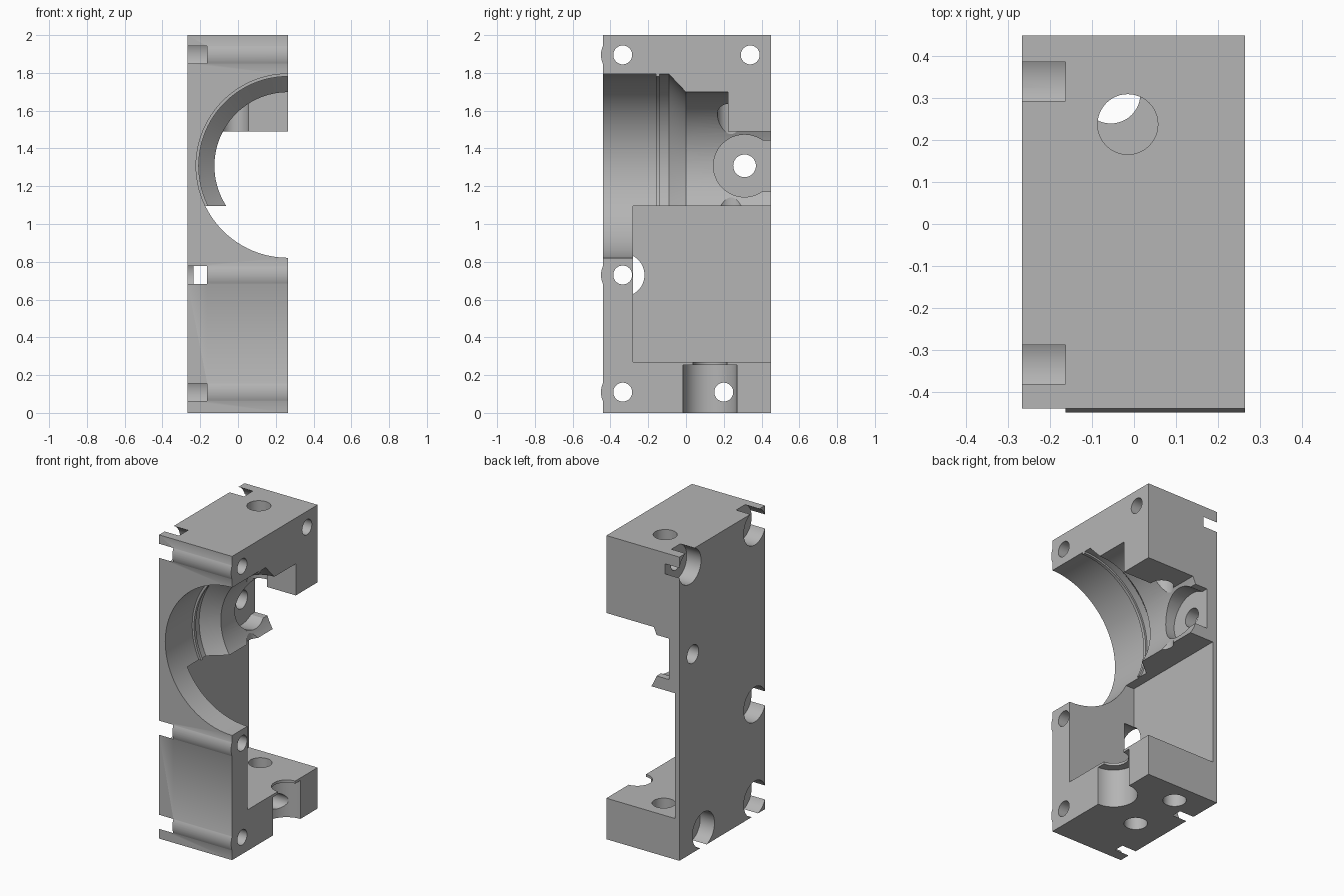
import bpy, bmesh, math
from mathutils import Vector

if "Cube" in bpy.data.objects:
    bpy.data.objects.remove(bpy.data.objects["Cube"])

metal = bpy.data.materials.new("grey_metal")
metal.diffuse_color = (0.46, 0.46, 0.46, 1)
metal.use_nodes = True
metal.node_tree.nodes["Principled BSDF"].inputs["Base Color"].default_value = metal.diffuse_color


def to_object(name, bm):
    bmesh.ops.recalc_face_normals(bm, faces=bm.faces[:])
    me = bpy.data.meshes.new(name)
    bm.to_mesh(me)
    bm.free()
    me.materials.append(metal)
    ob = bpy.data.objects.new(name, me)
    bpy.context.collection.objects.link(ob)
    return ob


def prism(name, profile, axis, a, b):
    """Extrude a 2D profile along an axis; profile is (y,z), (x,z) or (x,y)."""
    def place(p, t):
        c = list(p)
        c.insert("xyz".index(axis), t)
        return Vector(c)
    bm = bmesh.new()
    face = bm.faces.new([bm.verts.new(place(p, a)) for p in profile])
    ext = bmesh.ops.extrude_face_region(bm, geom=[face])
    move = place((0, 0), b - a)
    bmesh.ops.translate(bm, vec=move,
                        verts=[v for v in ext["geom"] if isinstance(v, bmesh.types.BMVert)])
    return to_object(name, bm)


def box(name, x0, x1, y0, y1, z0, z1):
    return prism(name, [(x0, y0), (x1, y0), (x1, y1), (x0, y1)], "z", z0, z1)


def arc(c, r, a0, a1, n):
    return [(c[0] + r * math.cos(math.radians(a0 + (a1 - a0) * i / n)),
             c[1] + r * math.sin(math.radians(a0 + (a1 - a0) * i / n))) for i in range(n + 1)]


def rod(name, axis, c, r, a, b, n=48):
    return prism(name, arc(c, r, 0, 360, n)[:-1], axis, a, b)


def lathe_y(name, profile, cx, cz, n=96):
    """Solid of revolution about a line parallel to y; profile is (y, radius)."""
    bm = bmesh.new()
    rings = []
    for y, r in profile:
        rings.append([bm.verts.new((x, y, z)) for x, z in arc((cx, cz), r, 0, 360, n)[:-1]])
    for p, q in zip(rings, rings[1:]):
        for i in range(n):
            j = (i + 1) % n
            bm.faces.new((p[i], p[j], q[j], q[i]))
    bm.faces.new(rings[0])
    bm.faces.new(rings[-1])
    return to_object(name, bm)


# Main block
X0, X1, Y0, Y1 = -0.267, 0.265, -0.44, 0.45
body = box("housing_block", X0, X1, Y0, Y1, 0, 2)


def combine(tool, op="DIFFERENCE"):
    tool.hide_render = True
    bpy.context.view_layer.objects.active = body
    mod = body.modifiers.new("cut", "BOOLEAN")
    mod.operation, mod.solver, mod.object = op, "EXACT", tool
    bpy.ops.object.modifier_apply(modifier=mod.name)
    bpy.data.objects.remove(tool)


bolts = [(-0.335, 1.895), (0.34, 1.895), (-0.335, 0.73), (-0.335, 0.11), (0.2, 0.11)]

# Slight rounded swellings on the front face beside the front bolts
for y, z in bolts:
    if y < -0.3:
        combine(prism("bolt_swelling", arc((y, z), 0.115, 150, 210, 16), "x", -0.163, X1), "UNION")

# Stepped main bore with a thin ridge and a cone
combine(lathe_y("main_bore", [(-0.6, 0.487), (-0.16, 0.487), (-0.16, 0.473), (-0.14, 0.473),
                              (-0.14, 0.485), (-0.09, 0.485), (0, 0.39), (0.223, 0.39)], X1, 1.308))

# Rear passage of the bore, flat on top
combine(prism("rear_passage", arc((X1, 1.308), 0.39, 152.2, 387.8, 64), "y", 0.2, 0.6))

# Large square pocket open to the right and rear
combine(box("pocket", -0.235, 0.5, -0.28, 0.6, 0.27, 1.095))

# Round side recess, open to the rear, with its through hole
combine(rod("side_recess", "x", (0.31, 1.308), 0.165, -0.19, 0.5))
combine(box("recess_slot", -0.19, 0.5, 0.36, 0.6, 1.173, 1.443))
combine(rod("side_hole", "x", (0.31, 1.308), 0.06, -0.5, 0.5))

# Bolt holes with counterbores on the left
for c in bolts:
    combine(rod("bolt_hole", "x", c, 0.05, -0.5, 0.5))
    combine(rod("counterbore", "x", c, 0.115, -0.5, -0.163))

# Vertical ports
combine(rod("top_port", "z", (-0.015, 0.238), 0.072, 1.0, 2.2))
for y in (0.31, -0.05):
    combine(rod("bottom_port", "z", (-0.055, y), 0.07, -0.2, 0.5))

# Stepped half-round seat in the bottom slab
combine(rod("seat", "z", (X1, 0.127), 0.143, -0.2, 0.253))
combine(rod("seat_neck", "z", (X1, 0.127), 0.09, 0.2, 0.5))

# Smooth curved walls, keep edges sharp
bpy.ops.object.select_all(action="DESELECT")
body.select_set(True)
bpy.context.view_layer.objects.active = body
bpy.ops.object.shade_smooth_by_angle(angle=math.radians(25))
